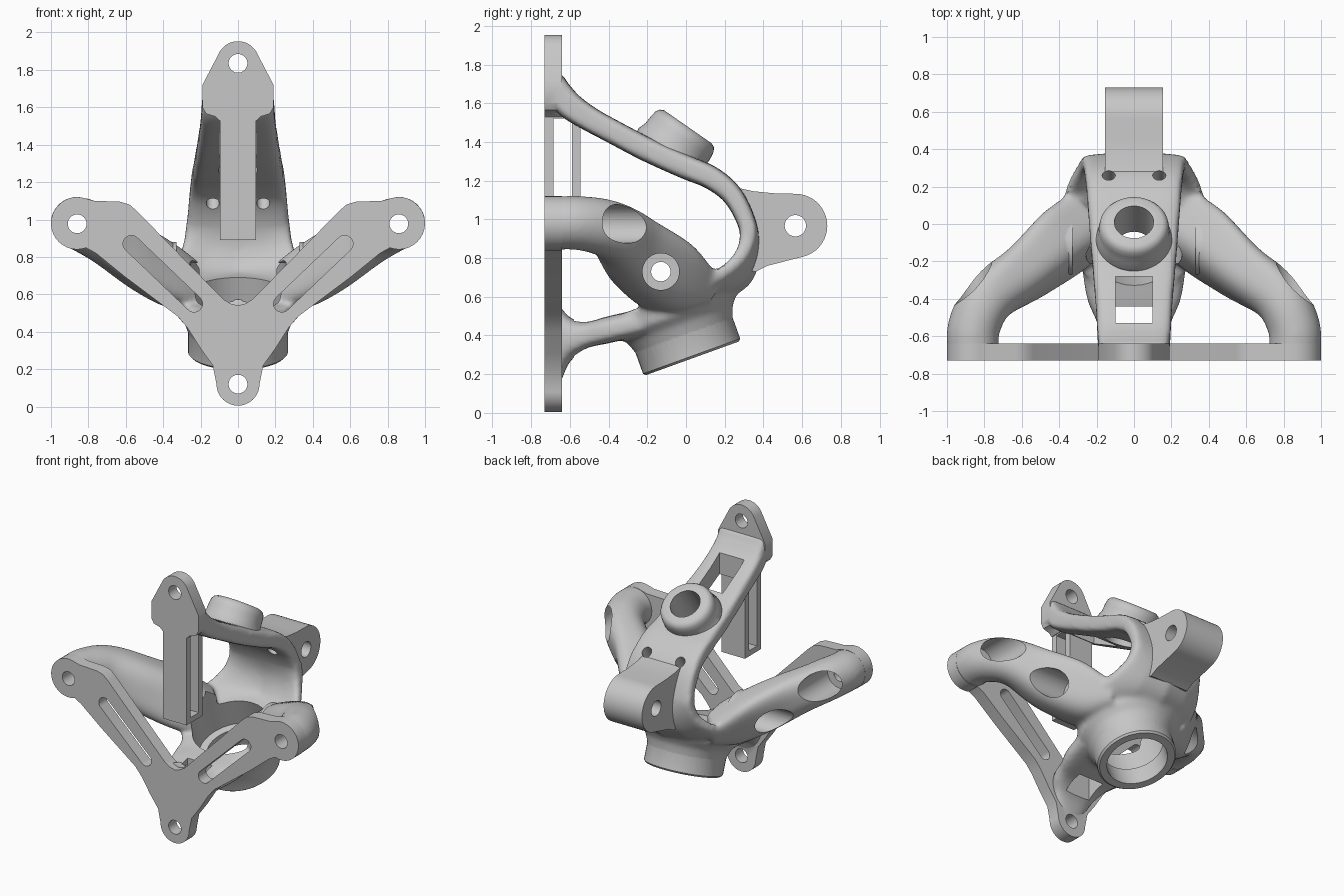
import bpy, bmesh, math
from mathutils import Vector

cube = bpy.data.objects.get("Cube")
if cube:
    bpy.data.objects.remove(cube, do_unlink=True)

X, Y, Z = Vector((1, 0, 0)), Vector((0, 1, 0)), Vector((0, 0, 1))

steel = bpy.data.materials.new("satin_grey")
steel.use_nodes = True
GREY = (0.57, 0.57, 0.57, 1)
steel.diffuse_color = GREY
steel.node_tree.nodes["Principled BSDF"].inputs["Base Color"].default_value = GREY


def finish(name, bm):
    bmesh.ops.recalc_face_normals(bm, faces=bm.faces[:])
    mesh = bpy.data.meshes.new(name)
    bm.to_mesh(mesh)
    bm.free()
    ob = bpy.data.objects.new(name, mesh)
    bpy.context.collection.objects.link(ob)
    mesh.materials.append(steel)
    return ob


def spline(points, steps=5):
    """Smooth curve through tuples of any length."""
    p = [Vector(q) for q in points]
    p = [p[0] * 2 - p[1]] + p + [p[-1] * 2 - p[-2]]
    out = []
    for a, b, c, d in zip(p, p[1:], p[2:], p[3:]):
        for i in range(steps):
            t = i / steps
            out.append((b * 2 + (c - a) * t + (a * 2 - b * 5 + c * 4 - d) * t ** 2
                        + (b * 3 - a - c * 3 + d) * t ** 3) * 0.5)
    return out + [p[-2]]


def loft(name, sections, sides=48):
    """Skin sections given as (centre, half-axis u, half-axis v, squareness)."""
    bm = bmesh.new()
    rings = []
    for centre, u, v, power in sections:
        ring = []
        for i in range(sides):
            a = math.tau * i / sides
            c, s = math.cos(a), math.sin(a)
            c = math.copysign(abs(c) ** (2 / power), c)
            s = math.copysign(abs(s) ** (2 / power), s)
            ring.append(bm.verts.new(centre + u * c + v * s))
        rings.append(ring)
    for a, b in zip(rings, rings[1:]):
        for i in range(sides):
            j = (i + 1) % sides
            bm.faces.new((a[i], a[j], b[j], b[i]))
    bm.faces.new(rings[0])
    bm.faces.new(rings[-1])
    return finish(name, bm)


def lathe(name, origin, axis, profile):
    """Turned part: profile of (distance along axis, radius)."""
    axis = Vector(axis).normalized()
    u = axis.orthogonal().normalized()
    v = axis.cross(u)
    return loft(name, [(Vector(origin) + axis * t, u * r, v * r, 2) for t, r in profile])


def prism(name, outline, axis, lo, hi):
    """Extrude an outline of (a, z) along x or y."""
    bm = bmesh.new()
    other = Y if axis == X else X
    face = bm.faces.new([bm.verts.new(other * a + Z * z + axis * lo) for a, z in outline])
    ext = bmesh.ops.extrude_face_region(bm, geom=[face])
    verts = [g for g in ext["geom"] if isinstance(g, bmesh.types.BMVert)]
    bmesh.ops.translate(bm, verts=verts, vec=axis * (hi - lo))
    return finish(name, bm)


def block(name, lo, hi):
    return prism(name, [(lo[0], lo[2]), (hi[0], lo[2]), (hi[0], hi[2]), (lo[0], hi[2])],
                 Y, lo[1], hi[1])


def arc(a, z, r, start, end, n=20):
    angles = [math.radians(start + (end - start) * i / n) for i in range(n + 1)]
    return [(a + r * math.cos(t), z + r * math.sin(t)) for t in angles]


def mirrored(half):
    return half + [(-a, z) for a, z in reversed(half) if abs(a) > 1e-4]


def apply(ob, kind, **settings):
    bpy.context.view_layer.objects.active = ob
    mod = ob.modifiers.new(kind.lower(), kind)
    for key, value in settings.items():
        setattr(mod, key, value)
    bpy.ops.object.modifier_apply(modifier=mod.name)


def combine(ob, tool, operation):
    apply(ob, "BOOLEAN", object=tool, operation=operation, solver="EXACT")
    bpy.data.objects.remove(tool, do_unlink=True)


# Arched strap from the top lug down to the back of the hub
path = spline([(-.68, 1.74, .042, .187), (-.655, 1.655, .068, .19), (-.6, 1.587, .07, .195),
               (-.5, 1.52, .064, .2), (-.4, 1.465, .062, .207), (-.2, 1.36, .062, .224),
               (0, 1.27, .062, .24), (.13, 1.215, .06, .25), (.24, 1.125, .054, .26),
               (.315, .98, .048, .275), (.338, .84, .048, .3), (.3, .71, .052, .37),
               (.2, .63, .05, .37)])
sections = []
for i, p in enumerate(path):
    d = path[min(i + 1, len(path) - 1)] - path[max(i - 1, 0)]
    normal = Vector((0, -d[1], d[0])).normalized()
    sections.append((Vector((0, p[0], p[1])), X * p[3], normal * p[2], 6))
body = loft("mounting_bracket", sections)
# Wrap the foot of the strap round the hub
for vert in body.data.vertices:
    vert.co.y -= 4.5 * vert.co.x ** 2 * max(0, .95 - vert.co.z)
soft = []

# Side arms: round at the lugs, deep, flat and leaning inward at the hub
arm = spline([(.86, -.69, .98, .137, .137, 0, 2), (.855, -.55, .98, .14, .14, 0, 2),
              (.77, -.39, .94, .14, .155, .01, 2.3), (.565, -.25, .815, .145, .185, .04, 3),
              (.36, -.08, .7, .16, .175, .06, 3.5), (.22, .06, .645, .15, .09, .03, 3.5)])
for side in (1, -1):
    sections = []
    for i, (x, y, z, wide, deep, lean, power) in enumerate(arm):
        d = arm[min(i + 1, len(arm) - 1)] - arm[max(i - 1, 0)]
        inward = Vector((-d[1] * side, d[0], 0)).normalized()
        sections.append((Vector((x * side, y, z)), inward * wide,
                         Z * deep - inward * lean, power))
    soft.append(loft("arm", sections))

# Flared hub body and the web joining it to the lower plate
HUB, HUB_AXIS = (0, .033, .282), (0, -.34, .94)
soft.append(lathe("hub_flare", HUB, HUB_AXIS,
                  [(.03, .25), (.12, .265), (.19, .29), (.24, .335), (.34, .335)]))
web = spline([(-.685, .335, .14, .26, 2), (-.645, .355, .16, .19, 2), (-.6, .378, .18, .115, 2.5),
              (-.52, .4, .2, .07, 4), (-.4, .43, .25, .07, 4), (-.22, .47, .28, .07, 4)])
soft.append(loft("web", [(Vector((0, y, z)), X * wide, Z * deep, power)
                         for y, z, wide, deep, power in web]))

# Blend the organic parts into one casting
for part in soft:
    combine(body, part, "UNION")
apply(body, "REMESH", mode="VOXEL", voxel_size=0.016)
apply(body, "SMOOTH", factor=0.5, iterations=6)

# Crisp machined parts
lower = mirrored([(0, .005)] + arc(0, .12, .115, -80, 0, 12)
                 + [(.135, .22), (.2, .31), (.27, .42), (.32, .48), (.38, .525),
                    (.6, .69), (.76, .82)]
                 + arc(.86, .98, .14, -110, 105)
                 + [(.77, 1.1), (.63, 1.095), (.58, 1.08), (.54, 1.045),
                    (.08, .575), (.04, .55), (0, .54)])
upper = mirrored([(0, 1.53), (.1, 1.53), (.12, 1.55), (.17, 1.565), (.19, 1.6), (.19, 1.72)]
                 + arc(0, 1.84, .113, 25, 90, 12))
rear = [(.28, 1.16), (.35, 1.145), (.45, 1.135)] + arc(.565, .967, .165, 90, -75) \
    + [(.42, .76), (.36, .73), (.3, .74)]
crisp = [
    prism("lower_plate", lower, Y, -.73, -.64),
    prism("upper_plate", upper, Y, -.73, -.64),
    block("hanging_tab", (-.095, -.73, .89), (.095, -.545, 1.56)),
    prism("rear_lug", rear, X, -.155, .155),
    lathe("hub_rim", HUB, HUB_AXIS, [(0, .255), (.012, .267), (.14, .267), (.21, .27)]),
    lathe("upper_boss", (0, .01, 1.478), (0, .57, .82),
          [(-.185, .2), (-.15, .205), (-.11, .191), (-.06, .188), (-.03, .183),
           (-.01, .17), (0, .15)]),
]
for side in (1, -1):
    crisp.append(lathe("side_boss", (side * .33, -.12, .73), X * side, [(0, .15), (.09, .15)]))
for part in crisp:
    combine(body, part, "UNION")

# Bores, bolt holes, slots and windows
cuts = [
    lathe("hub_bore", HUB, HUB_AXIS, [(-.1, .205), (.14, .205), (.141, .26), (.5, .26)]),
    lathe("boss_bore", (0, .01, 1.478), (0, .57, .82), [(-.4, .105), (.1, .105)]),
    lathe("rear_lug_hole", (-.3, .565, .967), X, [(0, .055), (.6, .055)]),
    block("strap_window", (-.1, -.53, 1.2), (.1, -.28, 1.7)),
    block("web_window", (-.1, -.58, .2), (.1, -.44, .62)),
    block("tab_slot", (-.097, -.685, .93), (.097, -.59, 1.52)),
]
for z in (.12, 1.835):
    cuts.append(lathe("lug_hole", (0, -.8, z), Y, [(0, .05), (.3, .05)]))
slot = [(.235 + a, .55 + z) for a, z in arc(0, 0, .045, 135, 315, 10)] \
    + [(.57 + a, .87 + z) for a, z in arc(0, 0, .045, -45, 135, 10)]
for side in (1, -1):
    cuts += [
        lathe("arm_bolt_hole", (side * .86, -.8, .977), Y,
              [(0, .05), (.25, .05), (.251, .1), (1, .1)]),
        lathe("side_hole", (side * .2, -.13, .73), X * side,
              [(0, .05), (.22, .05), (.221, .095), (.7, .095)]),
        lathe("strap_hole", (side * .135, .125, .96), (0, .6, 1), [(0, .035), (.4, .035)]),
        prism("plate_slot", [(a * side, z) for a, z in slot], Y, -.8, -.6),
    ]
for cut in cuts:
    combine(body, cut, "DIFFERENCE")

body.select_set(True)
bpy.context.view_layer.objects.active = body
bpy.ops.object.shade_smooth_by_angle(angle=math.radians(35))
